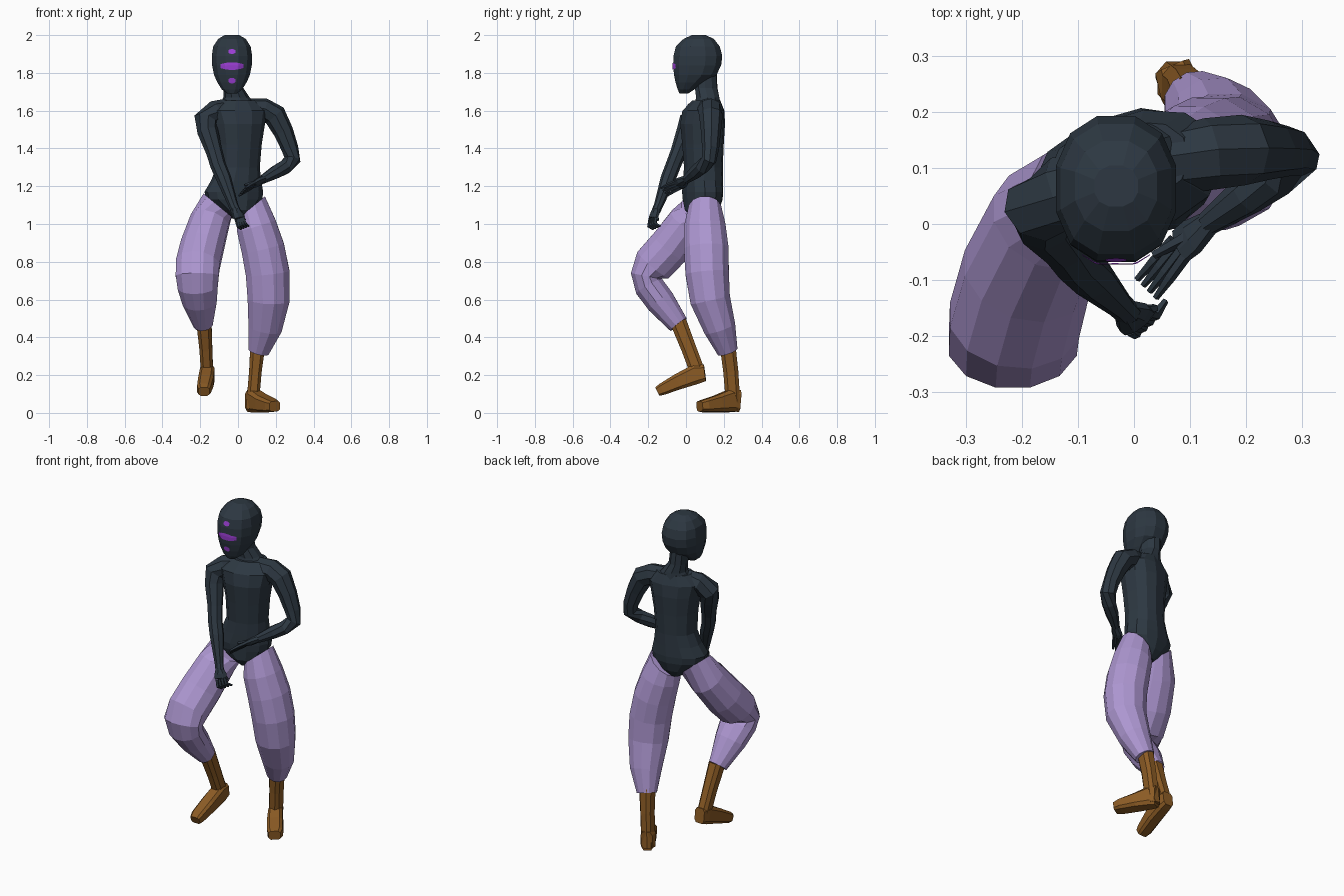
import bpy, bmesh, math
from mathutils import Vector

def material(name, rgb):
    m = bpy.data.materials.new(name)
    m.diffuse_color = (*rgb, 1)
    return m

DARK = material("dark slate", (0.026, 0.039, 0.054))
LILAC = material("lilac cloth", (0.42, 0.31, 0.64))
BROWN = material("brown leather", (0.26, 0.105, 0.018))
VIOLET = material("violet mark", (0.34, 0.05, 0.68))

def add(name, bm, mat):
    bmesh.ops.recalc_face_normals(bm, faces=bm.faces)
    me = bpy.data.meshes.new(name)
    bm.to_mesh(me)
    bm.free()
    me.materials.append(mat)
    ob = bpy.data.objects.new(name, me)
    bpy.context.collection.objects.link(ob)
    return ob

def spow(c, p):
    return math.copysign(abs(c) ** p, c)

def loft(bm, rings, sides, ref=(1, 0, 0), power=1.0, normal=None, first=None):
    """Skin rings (x, y, z, half width along ref, half depth) along their path."""
    pts = [Vector(r[:3]) for r in rings]
    loops = []
    for i, r in enumerate(rings):
        t = pts[min(i + 1, len(pts) - 1)] - pts[max(i - 1, 0)]
        if normal:
            t = Vector(normal)
        if first and i == 0:
            t = Vector(first)
        t.normalize()
        u = Vector(ref)
        u = (u - t * u.dot(t)).normalized()
        v = t.cross(u)
        loop = []
        for k in range(sides):
            a = 2 * math.pi * (k + 0.5) / sides
            loop.append(bm.verts.new(pts[i] + u * r[3] * spow(math.cos(a), power)
                                     + v * r[-1] * spow(math.sin(a), power)))
        loops.append(loop)
    for a, b in zip(loops, loops[1:]):
        for k in range(sides):
            j = (k + 1) % sides
            bm.faces.new((a[k], a[j], b[j], b[k]))
    bm.faces.new(loops[0][::-1])
    bm.faces.new(loops[-1])

def part(name, mat, rings, sides, **kw):
    bm = bmesh.new()
    loft(bm, rings, sides, **kw)
    return add(name, bm, mat)

UP = (0, 0, 1)
yaw = math.radians(16)
SIDE = (math.cos(yaw), math.sin(yaw), 0)      # the body is turned a little

# head: height, front y, back y, half width
profile = [(1.69, -.035, .012, .026), (1.712, -.045, .045, .055), (1.75, -.058, .105, .08),
           (1.79, -.067, .165, .098), (1.84, -.072, .19, .108), (1.89, -.07, .196, .11),
           (1.94, -.057, .182, .102), (1.98, -.015, .15, .075), (2.0, .03, .105, .04)]
head = part("head", DARK, [(-.032, (f + b) / 2, z, w, (b - f) / 2) for z, f, b, w in profile],
            12, normal=UP, power=.86)

# face marks: thin plates wrapped on the face
def mark(name, z, hw, hh):
    bm = bmesh.new()
    bmesh.ops.create_grid(bm, x_segments=16, y_segments=8, size=1)
    for v in bm.verts:
        x, y = v.co.x, v.co.y
        v.co = (-.032 + hw * x, -.2, z + hh * y * (1 - .5 * x * x))
    ob = add(name, bm, VIOLET)
    s = ob.modifiers.new("wrap", 'SHRINKWRAP')
    s.target = head
    s.wrap_method = 'PROJECT'
    s.use_project_y = True
    s.use_project_z = False
    s.use_positive_direction = True
    s.use_negative_direction = False
    s.wrap_mode = 'ABOVE_SURFACE'
    s.offset = .004

mark("eye_band", 1.836, .058, .02)
mark("brow_mark", 1.912, .018, .013)
mark("chin_mark", 1.76, .017, .015)

# neck and torso
part("neck", DARK, [(0, .115, 1.62, .11, .07), (-.008, .115, 1.67, .07, .064),
                    (-.025, .107, 1.72, .052, .062), (-.03, .1, 1.8, .052, .065)],
     10, normal=UP, ref=SIDE)
part("torso", DARK, [
    (.0, .085, 1.03, .04, .055), (-.005, .085, 1.075, .09, .09), (-.02, .088, 1.13, .15, .1),
    (-.022, .088, 1.17, .158, .103), (-.01, .09, 1.23, .133, .102), (0, .092, 1.3, .115, .1),
    (.003, .09, 1.42, .122, .107), (.003, .088, 1.53, .14, .115), (0, .092, 1.6, .16, .105),
    (0, .108, 1.655, .1, .07)], 12, normal=UP, ref=SIDE, power=.9)

# arms, from inside the chest to the wrist
part("right_arm", DARK, [
    (-.06, .085, 1.615, .055, .05), (-.12, .06, 1.595, .065, .06), (-.172, .025, 1.55, .062, .064),
    (-.16, .003, 1.49, .053, .056), (-.125, -.04, 1.38, .042, .044),
    (-.105, -.068, 1.31, .04, .042), (-.075, -.095, 1.24, .04, .04),
    (-.025, -.145, 1.1, .024, .026), (-.012, -.158, 1.07, .023, .026)], 8, ref=(.3, 1, 0))
part("left_arm", DARK, [
    (.06, .11, 1.615, .06, .05), (.135, .125, 1.607, .065, .06), (.195, .132, 1.575, .063, .062),
    (.24, .132, 1.49, .053, .053), (.275, .13, 1.4, .045, .045),
    (.288, .122, 1.34, .04, .045), (.25, .085, 1.302, .04, .04),
    (.2, .05, 1.275, .036, .037), (.13, .0, 1.235, .022, .024)], 8, ref=(.3, 1, .2))

# hands: palm plus four bent fingers and a thumb spread along one axis
def hand(name, wrist, knuckle, bend, tip, across, thumb):
    w, k, b, e, s = map(Vector, (wrist, knuckle, bend, tip, across))
    bm = bmesh.new()
    loft(bm, [(*w, .022, .022), (*w.lerp(k, .6), .036, .02), (*k, .036, .014)], 8, ref=s)
    for i in range(4):
        o = s * (i - 1.5) * .017
        loft(bm, [(*(k + o), .011, .011), (*(b + o * 1.15), .01, .01), (*(e + o * 1.3), .006, .006)],
             5, ref=s)
    loft(bm, [(*w.lerp(k, .3), .014, .014), (*thumb, .008, .008)], 5, ref=s)
    add(name, bm, DARK)

hand("right_hand", (-.015, -.155, 1.08), (.008, -.175, 1.03), (.02, -.18, .995),
     (.036, -.155, .98), (-.6, -.55, -.25), (.038, -.15, 1.02))
hand("left_hand", (.135, .003, 1.238), (.082, -.04, 1.208), (.05, -.08, 1.19),
     (.022, -.115, 1.17), (.5, -.5, .6), (.035, -.055, 1.205))

# baggy trouser legs, cut high at the hip
part("right_trouser", LILAC, [
    (-.108, .06, 1.1, .1, .088), (-.15, .01, 1.01, .108, .108), (-.19, -.085, .88, .118, .115),
    (-.213, -.172, .785, .12, .112), (-.216, -.214, .725, .118, .082),
    (-.213, -.195, .67, .11, .081), (-.203, -.135, .59, .094, .08),
    (-.185, -.04, .468, .053, .056)], 12, first=(-.14, 0, -.17))
part("left_trouser", LILAC, [
    (.068, .1, 1.085, .1, .088), (.097, .1, .99, .11, .113), (.132, .107, .87, .118, .122),
    (.157, .112, .74, .12, .119), (.162, .128, .6, .115, .11), (.143, .178, .45, .092, .088),
    (.108, .22, .325, .057, .056)], 12, first=(.14, 0, -.17))

# boots: shaft and foot
def boot(name, shaft, foot):
    bm = bmesh.new()
    loft(bm, shaft, 8, power=.7)
    loft(bm, foot, 8, power=.5)
    add(name, bm, BROWN)

boot("right_boot",
     [(-.18, -.04, .48, .042, .046), (-.17, .015, .34, .036, .042), (-.164, .06, .22, .034, .042)],
     [(-.16, .1, .212, .033, .045), (-.162, .055, .206, .04, .055), (-.17, -.04, .166, .042, .044),
      (-.18, -.125, .126, .038, .033), (-.18, -.152, .113, .03, .026)])
boot("left_boot",
     [(.105, .22, .36, .042, .044), (.092, .237, .22, .035, .042), (.075, .252, .02, .035, .04)],
     [(.068, .278, .063, .034, .06), (.082, .245, .066, .04, .064), (.13, .17, .05, .045, .047),
      (.178, .1, .038, .044, .035), (.194, .072, .035, .034, .028)])
